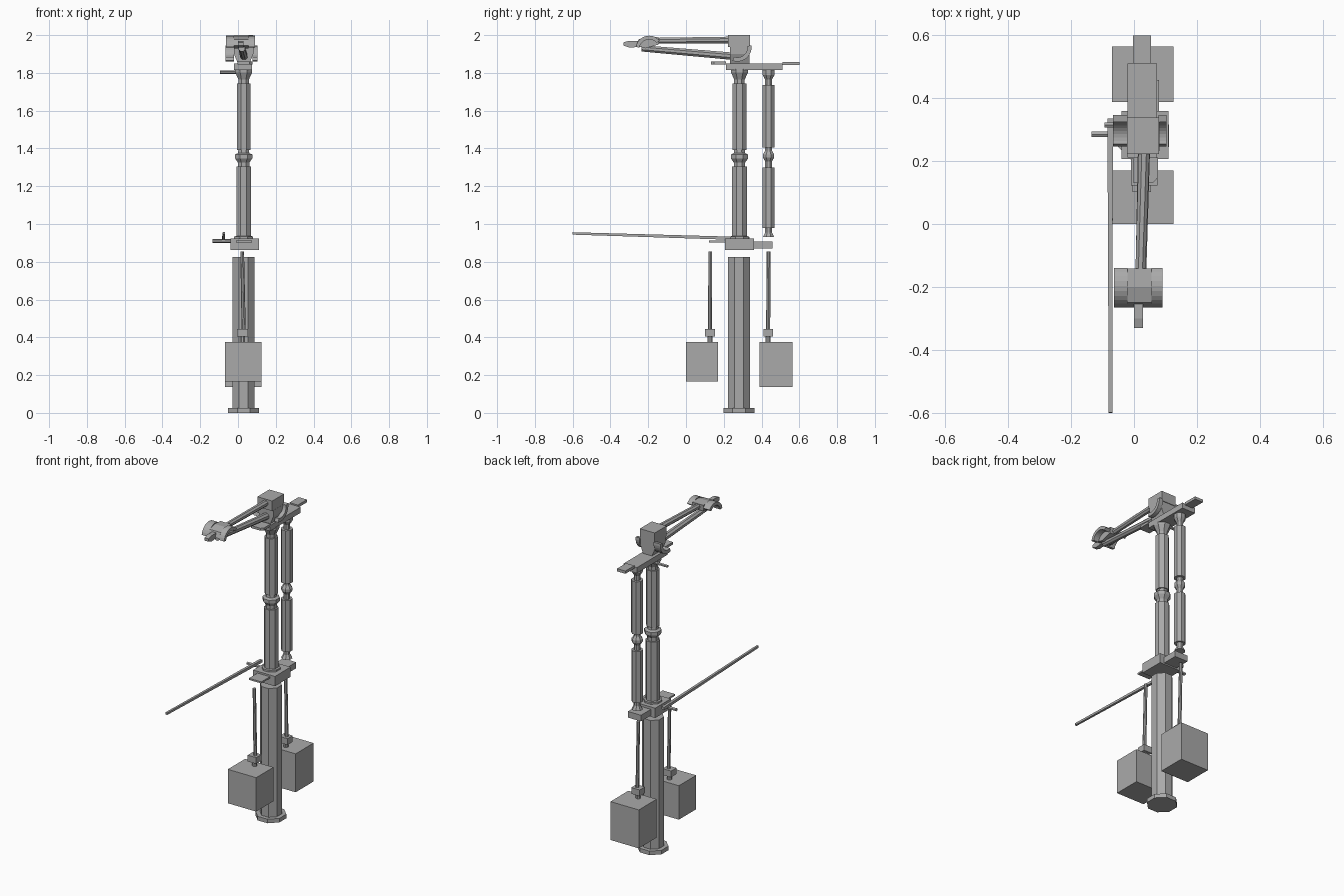
import bpy, bmesh, math
from mathutils import Vector

cube = bpy.data.objects.get("Cube")
if cube:
    bpy.data.objects.remove(cube, do_unlink=True)

metal = bpy.data.materials.new("grey metal")
metal.use_nodes = True
GREY = (0.4, 0.4, 0.4, 1)
metal.diffuse_color = GREY
metal.node_tree.nodes["Principled BSDF"].inputs["Base Color"].default_value = GREY

CX, CY, RY = 0.03, 0.281, 0.437   # main column centre and rear column depth


def finish(name, bm):
    bmesh.ops.recalc_face_normals(bm, faces=bm.faces)
    mesh = bpy.data.meshes.new(name)
    bm.to_mesh(mesh)
    bm.free()
    mesh.materials.append(metal)
    obj = bpy.data.objects.new(name, mesh)
    bpy.context.collection.objects.link(obj)
    return obj


def loft(name, rings):
    """Skin a closed solid through rings of points."""
    bm = bmesh.new()
    loops = [[bm.verts.new(p) for p in ring] for ring in rings]
    n = len(loops[0])
    for a, b in zip(loops, loops[1:]):
        for i in range(n):
            j = (i + 1) % n
            bm.faces.new((a[i], a[j], b[j], b[i]))
    bm.faces.new(loops[0][::-1])
    bm.faces.new(loops[-1])
    return finish(name, bm)


def box(name, x, y, z):
    return loft(name, [[(x[0], y[0], h), (x[1], y[0], h), (x[1], y[1], h), (x[0], y[1], h)] for h in z])


def turned(name, cx, cy, profile, sides=8):
    """Faceted upright post; profile holds (half width, height)."""
    turn = math.pi / sides
    k = 1 / math.cos(turn)
    return loft(name, [[(cx + r * k * math.cos(2 * turn * (i + 0.5)),
                         cy + r * k * math.sin(2 * turn * (i + 0.5)), z)
                        for i in range(sides)] for r, z in profile])


def rod(name, start, end, r0, r1, sides=8):
    a, b = Vector(start), Vector(end)
    rot = (b - a).to_track_quat('Z', 'Y')
    rings = []
    for centre, r in ((a, r0), (b, r1)):
        rings.append([centre + rot @ Vector((r * math.cos(math.tau * (i + 0.5) / sides),
                                             r * math.sin(math.tau * (i + 0.5) / sides), 0))
                      for i in range(sides)])
    return loft(name, rings)


def extrude_x(name, points, x0, x1):
    return loft(name, [[(x, y, z) for y, z in points] for x in (x0, x1)])


def hood(name, x0, x1, y, z, radius, thick, start, end, steps=10):
    """Curved shell strip around an axis along x."""
    bm = bmesh.new()
    rows = []
    for i in range(steps + 1):
        a = math.radians(start + (end - start) * i / steps)
        rows.append([bm.verts.new((x, y + r * math.cos(a), z + r * math.sin(a)))
                     for x, r in ((x0, radius), (x1, radius), (x1, radius - thick), (x0, radius - thick))])
    for a, b in zip(rows, rows[1:]):
        for i in range(4):
            j = (i + 1) % 4
            bm.faces.new((a[i], a[j], b[j], b[i]))
    bm.faces.new(rows[0])
    bm.faces.new(rows[-1])
    return finish(name, bm)


# Lower column and foot
turned("foot", CX, CY, [(0.082, 0), (0.082, 0.025)])
turned("lower_column", CX, CY, [(0.058, 0.025), (0.058, 0.826)])

# Middle bracket
box("bracket", (-0.04, 0.11), (0.206, 0.36), (0.862, 0.923))
box("bracket_rear", (-0.01, 0.08), (0.36, 0.457), (0.87, 0.908))
box("bracket_front_plate", (-0.01, 0.075), (0.122, 0.206), (0.902, 0.912))

# Turned upper column
turned("upper_column", CX, CY + 0.002, [
    (0.05, 0.923), (0.05, 0.934), (0.039, 0.936), (0.039, 1.304), (0.03, 1.304), (0.03, 1.325),
    (0.046, 1.348), (0.046, 1.368), (0.03, 1.375), (0.028, 1.393), (0.036, 1.393), (0.036, 1.745),
    (0.028, 1.745), (0.028, 1.765), (0.045, 1.803), (0.045, 1.82)])

# Turned rear column
turned("rear_column", CX, RY, [
    (0.03, 0.93), (0.018, 0.955), (0.018, 0.98), (0.031, 0.98), (0.031, 1.3), (0.018, 1.3),
    (0.018, 1.332), (0.03, 1.352), (0.03, 1.368), (0.018, 1.388), (0.018, 1.405), (0.032, 1.405),
    (0.032, 1.735), (0.018, 1.735), (0.018, 1.765), (0.032, 1.79), (0.032, 1.815)])

# Top plates
box("top_plate", (-0.02, 0.073), (0.212, 0.511), (1.815, 1.85))
box("top_plate_rear", (-0.003, 0.054), (0.511, 0.6), (1.841, 1.858))
loft("top_plate_front", [[(-0.003, 0.212, z), (-0.003, 0.132, z), (0.062, 0.132, z),
                          (0.076, 0.148, z), (0.076, 0.212, z)] for z in (1.845, 1.86)])

# Head block on top of the column
box("head_block", (-0.022, 0.08), (0.222, 0.339), (1.938, 2.0))
loft("head_neck", [[(CX - w, 0.232, z), (CX + w, 0.232, z), (CX + w, 0.335, z), (CX - w, 0.335, z)]
                   for w, z in ((0.03, 1.848), (0.051, 1.9), (0.051, 1.938))])
for side, x0, x1 in (("right", -0.067, -0.02), ("left", 0.078, 0.104)):
    hood("head_guard_" + side, x0, x1, 0.272, 1.935, 0.075, 0.022, -110, 8)

# Twin arms reaching forward
rod("upper_arm", (0.032, 0.225, 1.974), (0.02, -0.16, 1.97), 0.019, 0.017)
rod("lower_arm", (0.032, 0.25, 1.888), (0.02, -0.235, 1.93), 0.021, 0.018)

# Front head with hoods and nose
extrude_x("front_head", [(-0.265, 1.945), (-0.215, 1.93), (-0.145, 1.95), (-0.142, 1.988),
                         (-0.2, 1.992), (-0.25, 1.978)], -0.02, 0.055)
for side, x0, x1 in (("right", -0.064, -0.02), ("left", 0.055, 0.09)):
    hood("front_hood_" + side, x0, x1, -0.195, 1.925, 0.072, 0.02, 40, 170)
extrude_x("nose", [(-0.33, 1.944), (-0.33, 1.962), (-0.3, 1.97), (-0.24, 1.97), (-0.24, 1.938),
                   (-0.3, 1.934)], 0.0, 0.028)

# Long pointer and pegs
rod("pointer", (-0.076, 0.335, 0.922), (-0.074, -0.6, 0.95), 0.012, 0.009, 4)
rod("pointer_peg", (-0.135, 0.285, 0.91), (-0.035, 0.285, 0.91), 0.01, 0.01, 6)
rod("upper_peg", (-0.094, 0.315, 1.803), (0.0, 0.315, 1.803), 0.009, 0.009, 6)

# Hanging weights on rods
for name, y, depth, low in (("front", 0.127, (0, 0.17), 0.165), ("rear", 0.435, (0.388, 0.564), 0.137)):
    box(name + "_weight", (-0.07, 0.125), depth, (low, 0.376))
    turned(name + "_weight_neck", 0.025, y, [(0.013, 0.376), (0.013, 0.407)])
    box(name + "_weight_block", (-0.004, 0.054), (y - 0.026, y + 0.026), (0.404, 0.443))
    rod(name + "_weight_rod", (0.03, y, 0.443), (0.022, y + 0.002, 0.855), 0.011, 0.01)
